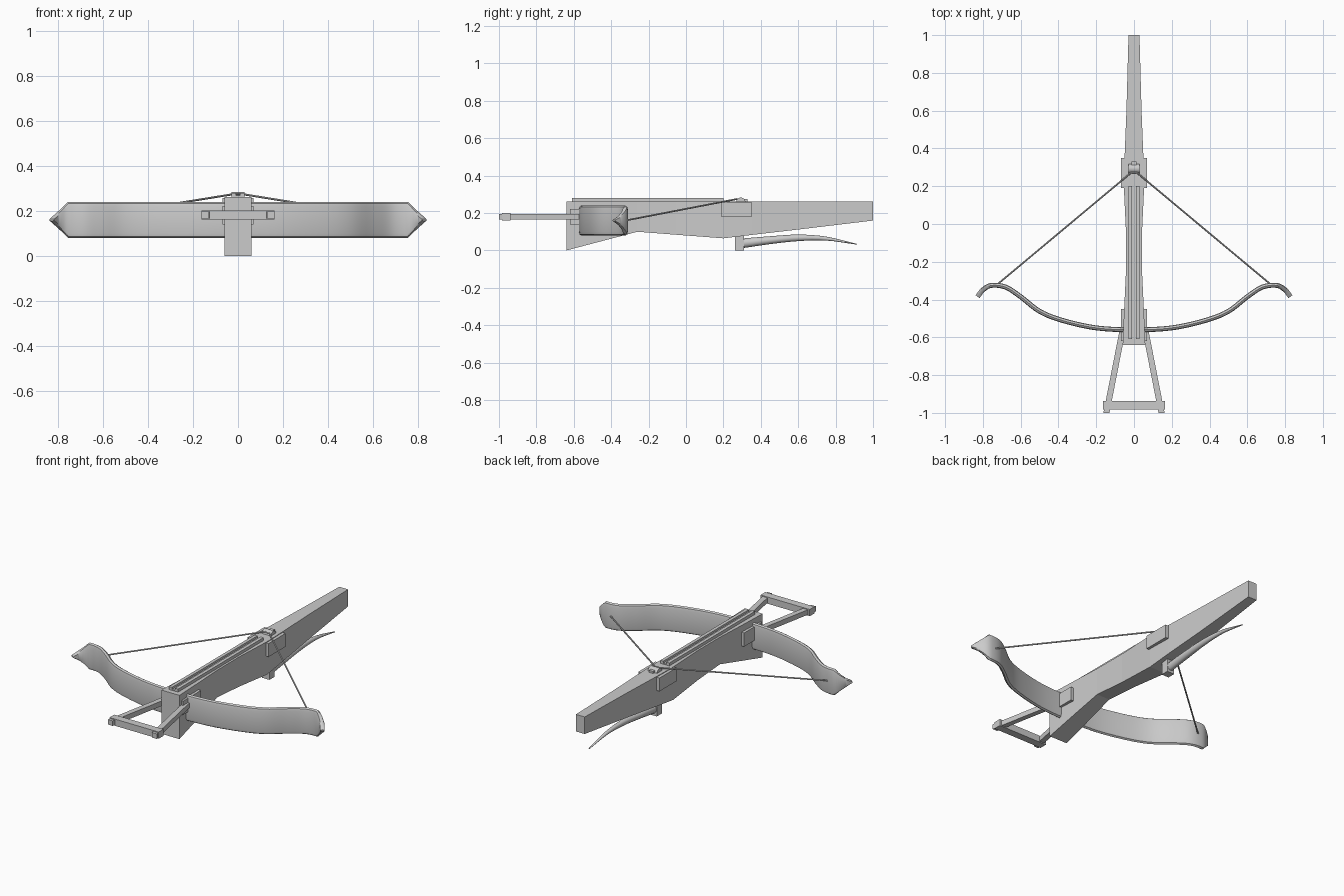
import bpy, bmesh, math
from mathutils import Vector

if "Cube" in bpy.data.objects:
    bpy.data.objects.remove(bpy.data.objects["Cube"])


def finish(bm, name, smooth=False):
    bmesh.ops.recalc_face_normals(bm, faces=bm.faces)
    me = bpy.data.meshes.new(name)
    bm.to_mesh(me)
    bm.free()
    ob = bpy.data.objects.new(name, me)
    bpy.context.collection.objects.link(ob)
    if smooth:
        bpy.ops.object.select_all(action='DESELECT')
        ob.select_set(True)
        bpy.context.view_layer.objects.active = ob
        bpy.ops.object.shade_smooth_by_angle(angle=math.radians(40))
    return ob


def loft(name, rings, smooth=False):
    """Skin a list of equal-length point rings and cap both ends."""
    bm = bmesh.new()
    vs = [[bm.verts.new(p) for p in r] for r in rings]
    n = len(vs[0])
    for a, b in zip(vs, vs[1:]):
        for i in range(n):
            j = (i + 1) % n
            bm.faces.new((a[i], a[j], b[j], b[i]))
    bm.faces.new(vs[0])
    bm.faces.new(vs[-1])
    return finish(bm, name, smooth)


def rect_y(y, x, w, z0, z1):
    return [(x - w, y, z0), (x + w, y, z0), (x + w, y, z1), (x - w, y, z1)]


def box(name, x0, x1, y0, y1, z0, z1):
    x, w = (x0 + x1) / 2, (x1 - x0) / 2
    return loft(name, [rect_y(y0, x, w, z0, z1), rect_y(y1, x, w, z0, z1)])


def tube(name, a, b, r, sides):
    a, b = Vector(a), Vector(b)
    d = (b - a).normalized()
    u = d.cross(Vector((0, 0, 1))).normalized()
    v = d.cross(u)
    angs = [math.tau * i / sides for i in range(sides)]
    return loft(name, [[p + r * (u * math.cos(t) + v * math.sin(t)) for t in angs]
                       for p in (a, b)], True)


def spline(pts, steps):
    """Catmull-Rom points through pts."""
    pts = [Vector(p) for p in pts]
    pts = [2 * pts[0] - pts[1]] + pts + [2 * pts[-1] - pts[-2]]
    out = []
    for p0, p1, p2, p3 in zip(pts, pts[1:], pts[2:], pts[3:]):
        for k in range(steps):
            t = k / steps
            out.append(0.5 * (2 * p1 + (p2 - p0) * t + (2 * p0 - 5 * p1 + 4 * p2 - p3) * t**2
                              + (3 * p1 - p0 - 3 * p2 + p3) * t**3))
    return out + [pts[-2]]


# stock: y, half width, bottom z
loft("stock", [rect_y(y, 0, w, z, 0.262) for y, w, z in (
    (-0.64, 0.06, 0.0), (-0.45, 0.052, 0.05), (-0.26, 0.043, 0.1), (-0.05, 0.042, 0.084),
    (0.2, 0.054, 0.065), (0.35, 0.05, 0.083), (0.6, 0.04, 0.112), (1.0, 0.029, 0.16))])

# bolt rail with a central groove
box("rail_base", -0.03, 0.03, -0.61, 0.2, 0.255, 0.268)
for s, side in ((-1, "left"), (1, "right")):
    xs = sorted((s * 0.01, s * 0.03))
    box("rail_" + side, *xs, -0.61, 0.2, 0.262, 0.28)

# side plates
box("lock_plates", -0.07, 0.07, 0.19, 0.35, 0.178, 0.258)
box("limb_plates", -0.07, 0.07, -0.62, -0.45, 0.14, 0.222)

# bow limb: rounded flat section swept along a recurve path
half = [(0.2, -0.55), (0.38, -0.51), (0.5, -0.462), (0.6, -0.385), (0.68, -0.334),
        (0.755, -0.325), (0.8, -0.349), (0.828, -0.385)]
path = spline([(-x, y) for x, y in reversed(half)] + [(0, -0.56)] + half, 5)
section = [(-1, -0.75), (-0.75, -0.92), (0, -1), (0.75, -0.92), (1, -0.75),
           (1, 0.75), (0.75, 0.92), (0, 1), (-0.75, 0.92), (-1, 0.75)]
rings = []
for i, p in enumerate(path):
    t = (path[min(i + 1, len(path) - 1)] - path[max(i - 1, 0)]).normalized()
    h = 0.08 * min(1, (0.832 - abs(p.x)) / 0.075)
    rings.append([(p.x - t.y * 0.013 * a, p.y + t.x * 0.013 * a, 0.16 + h * b)
                  for a, b in section])
loft("bow_limb", rings, True)

# string and the nut that holds it
for s, side in ((-1, "left"), (1, "right")):
    tube("string_" + side, (s * 0.73, -0.325, 0.16), (s * 0.015, 0.272, 0.275), 0.0045, 8)
tube("string_middle", (-0.018, 0.272, 0.275), (0.018, 0.272, 0.275), 0.0045, 8)
tube("nut", (-0.03, 0.293, 0.258), (0.03, 0.293, 0.258), 0.025, 20)
box("nut_catch", -0.014, 0.014, 0.28, 0.33, 0.255, 0.274)

# foot stirrup
for s, side in ((-1, "left"), (1, "right")):
    loft("stirrup_arm_" + side, [rect_y(-0.57, s * 0.062, 0.016, 0.166, 0.196),
                                 rect_y(-1.0, s * 0.146, 0.016, 0.166, 0.196)])
box("stirrup_bar", -0.163, 0.163, -0.983, -0.938, 0.161, 0.201)

# trigger lever: y, bottom z, top z, half width
box("trigger_mount", -0.024, 0.024, 0.263, 0.31, 0.0, 0.08)
lever = spline([(0.3, 0.012, 0.064), (0.45, 0.034, 0.076), (0.6, 0.05, 0.085),
                (0.75, 0.053, 0.074), (0.915, 0.031, 0.035)], 4)
rings = []
for y, z0, z1 in lever:
    w = 0.022 - 0.018 * max(0, (y - 0.45) / 0.465)
    rings.append([(w * math.cos(math.tau * k / 12), y,
                   (z0 + z1) / 2 + (z1 - z0) / 2 * math.sin(math.tau * k / 12)) for k in range(12)])
loft("trigger_lever", rings, True)
